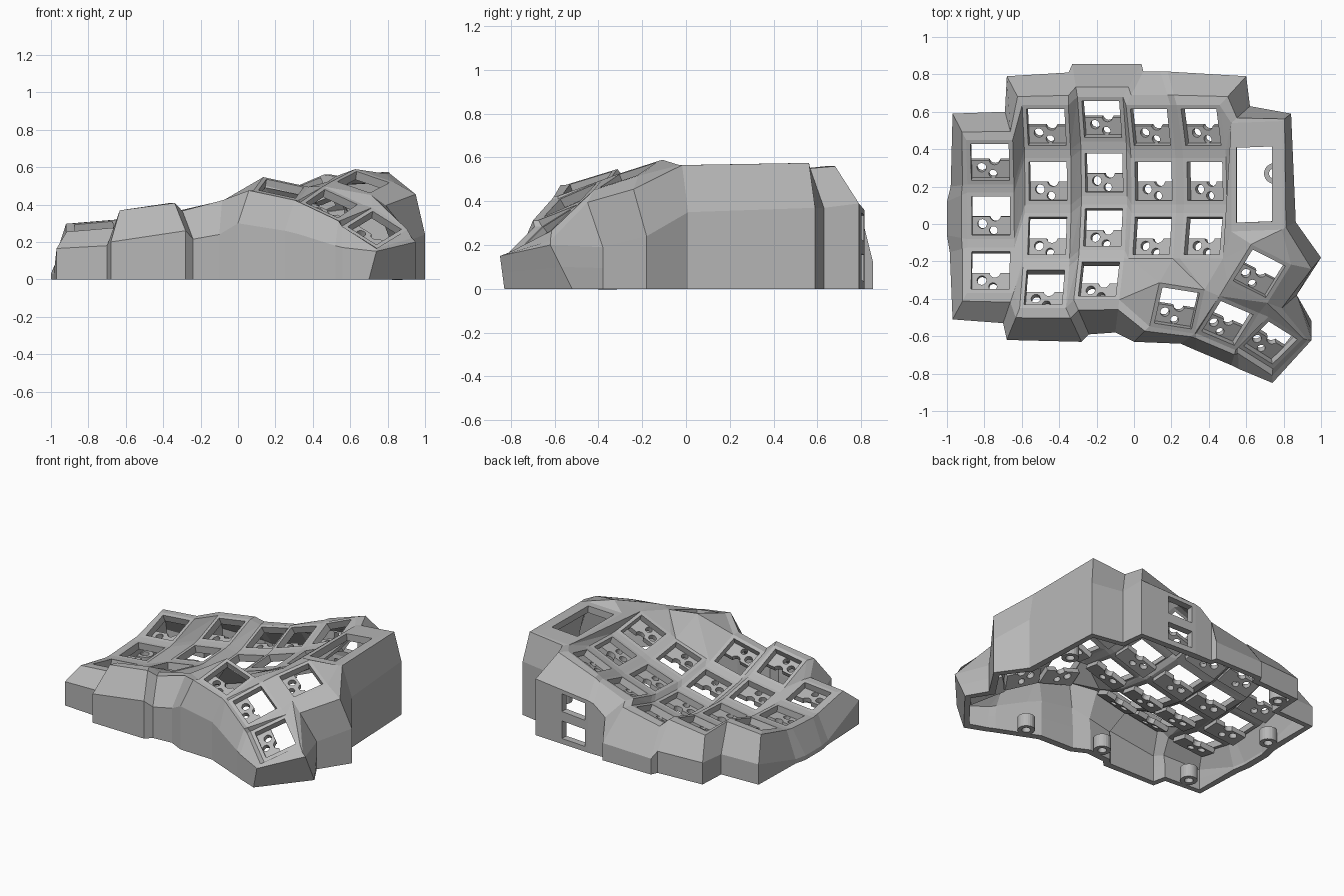
import bpy, bmesh
from math import radians, sin, cos, pi
from mathutils import Matrix, Vector

cube = bpy.data.objects.get("Cube")
if cube:
    bpy.data.objects.remove(cube, do_unlink=True)

grey = bpy.data.materials.new("matte_grey")
grey.use_nodes = True
tone = (0.47, 0.47, 0.47, 1)
grey.diffuse_color = tone
for node in grey.node_tree.nodes:
    if node.type == 'BSDF_PRINCIPLED':
        node.inputs["Base Color"].default_value = tone


def add_object(name, mesh):
    ob = bpy.data.objects.new(name, mesh)
    bpy.context.scene.collection.objects.link(ob)
    if not mesh.materials:
        mesh.materials.append(grey)
    return ob


def mesh_from(bm, name):
    mesh = bpy.data.meshes.new(name)
    bm.to_mesh(mesh)
    bm.free()
    return mesh


def rot(degrees, axis):
    return Matrix.Rotation(radians(degrees), 4, axis)


# Key positions: curved finger columns, then the thumb cluster
KEY, HOLE, RADIUS = 0.125, 0.1025, 1.12
columns = {  # x, y, lowest height, roll, rows
    "A": (-0.765, -0.015, 0.215, 5, 3),
    "B": (-0.46, 0.17, 0.212, 9, 4),
    "C": (-0.16, 0.215, 0.22, 13, 4),
    "D": (0.105, 0.17, 0.315, 18, 3),
    "E": (0.38, 0.17, 0.425, 23, 3),
}
thumbs = {  # centre, turn, sideways tilt, forward tilt
    "T": ((0.23, -0.45, 0.485), -9, 12, 17),
    "U": ((0.50, -0.53, 0.405), -23, 23, 22),
    "V": ((0.73, -0.635, 0.275), -32, 28, 27),
    "W": ((0.67, -0.265, 0.52), -27, 17, 16),
}
keys = {}
for col, (x, y, z, roll, rows) in columns.items():
    for row in range(rows):
        pitch = 18 - 15 * row
        t = radians(pitch)
        arc = Matrix.Translation((0, RADIUS * sin(t), RADIUS * (1 - cos(t))))
        keys[col + str(row)] = (Matrix.Translation((x, y, z)) @ rot(-roll, 'Y')
                                @ arc @ rot(pitch, 'X'))
for name, (centre, turn, side, pitch) in thumbs.items():
    keys[name] = (Matrix.Translation(centre) @ rot(turn, 'Z')
                  @ rot(side, 'Y') @ rot(pitch, 'X'))

# Shell surface, with vertices found by key name plus corner letter
# (a back left, b back right, c front right, d front left)
bm = bmesh.new()
verts = {}


def face(*vs):
    bm.faces.new(vs)


def frame(outer, inner):
    """Ring of four faces round an opening."""
    ring = [bm.verts.new(p) for p in inner]
    for i in range(4):
        k = (i + 1) % 4
        face(outer[i], outer[k], ring[k], ring[i])


def window(quad, u0, u1, v0, v1):
    """Frame round an opening given as fractions of a quad a, b, c, d."""
    a, b, c, d = (v.co for v in quad)
    frame(quad, [d.lerp(c, u).lerp(a.lerp(b, u), v)
                 for u, v in ((u0, v1), (u1, v1), (u1, v0), (u0, v0))])


def bridge(one, two):
    """Triangle strip between two rows of named vertices."""
    p, q = [verts[n] for n in one], [verts[n] for n in two]
    i, j, m, n = 0, 0, len(p) - 1, len(q) - 1
    while i < m or j < n:
        if j == n or (i < m and (i + 1) * n <= (j + 1) * m):
            face(p[i], q[j], p[i + 1])
            i += 1
        else:
            face(p[i], q[j], q[j + 1])
            j += 1


signs = ((-1, 1), (1, 1), (1, -1), (-1, -1))
for name, mat in keys.items():
    outer = [bm.verts.new(mat @ Vector((sx * KEY, sy * KEY, 0))) for sx, sy in signs]
    verts.update(zip((name + c for c in "abcd"), outer))
    frame(outer, [mat @ Vector((sx * HOLE, sy * HOLE, 0)) for sx, sy in signs])

# Controller opening beside the columns
panel = ((0.52, 0.54, 0.55), (0.79, 0.55, 0.575), (0.79, -0.03, 0.565), (0.52, -0.04, 0.55))
for letter, p in zip("abcd", panel):
    verts["P" + letter] = bm.verts.new(p)
window([verts["P" + c] for c in "abcd"], 0.1, 0.81, 0.08, 0.77)

# Webs between rows, columns and thumb keys
for col, data in columns.items():
    for row in range(data[4] - 1):
        up, down = col + str(row), col + str(row + 1)
        bridge([up + "d", up + "c"], [down + "a", down + "b"])
for left, right in ("AB", "BC", "CD", "DE"):
    rows = min(columns[left][4], columns[right][4])
    bridge([left + str(r) + c for r in range(rows) for c in "bc"],
           [right + str(r) + c for r in range(rows) for c in "ad"])
bridge("E0b E0c E1b E1c E2b E2c".split(), ["Pa", "Pd"])
bridge(["Tb", "Tc"], ["Ua", "Ud"])
bridge(["Ub", "Uc"], ["Va", "Vd"])
bridge(["Wd", "Wc"], ["Ua", "Ub"])
fills = ("A2c B2d B3a, A2c B3a B3d, C3c Td Ta, C3c Ta C3b, C3b Ta D2d, C3b D2d C2c,"
         "D2d Ta D2c, Ta Tb D2c, D2c Tb E2d, E2d Tb E2c, E2c Tb Ua, E2c Ua Wd,"
         "E2c Wd Wa, E2c Wa Pd, Pd Wa Pc, Pc Wa Wb, Wc Ub Va, Wc Va Vb")
for tri in fills.split(","):
    face(*(verts[n] for n in tri.split()))

# Outer wall: each border corner leans out to a shoulder, then drops to the ground
shoulders = {
    "A2d": (-.97, -.51, .165), "A2c": (-.70, -.53, .18), "B3d": (-.68, -.62, .20),
    "B3c": (-.28, -.63, .26), "C3d": (-.24, -.59, .215), "C3c": (-.1, -.58, .24),
    "Td": (0, -.63, .3), "Tc": (.25, -.64, .26), "Ud": (.33, -.675, .24),
    "Uc": (.52, -.755, .18), "Vd": (.56, -.775, .17), "Vc": (.74, -.85, .15),
    "Vb": (.95, -.62, .2), "Wc": (.87, -.38, .19), "Wb": (1, -.18, .24),
    "Pc": (.865, .01, .35), "Pb": (.84, .59, .37), "Pa": (.62, .63, .37),
    "E0b": (.6, .79, .39), "E0a": (.18, .815, .36), "D0b": (.14, .815, .35),
    "D0a": (.05, .815, .28), "C0b": (.04, .855, .12), "C0a": (-.33, .855, .11),
    "B0b": (-.35, .81, .15), "B0a": (-.68, .79, .15), "A0b": (-.69, .6, .14),
    "A0a": (-.97, .59, .14), "A0d": (-.98, .2, .03), "A1a": (-1, .12, .03),
    "A1d": (-1, -.06, .03), "A2a": (-.985, -.15, .03),
}
# Corners of the thumb cluster with wider rims and slanted lower walls
rims = {"Wb": (.95, -.24, .455), "Wc": (.79, -.45, .395),
        "Vb": (.93, -.62, .22), "Vc": (.74, -.81, .165)}
feet = {"Vb": (.95, -.52, 0), "Vc": (.7, -.83, 0)}
border = list(shoulders)
stations = []
for name in border:
    top, mid = verts[name], Vector(shoulders[name])
    lean = top.co.lerp(Vector((mid.x, mid.y, top.co.z)), 0.3)
    rim = Vector(rims.get(name, lean))
    foot = Vector(feet.get(name, (mid.x, mid.y, 0)))
    half = mid.lerp(foot, 0.5)
    stations.append([top] + [bm.verts.new(p) for p in (rim, mid, half, foot)])
for i, here in enumerate(stations):
    there = stations[(i + 1) % len(stations)]
    for level in range(4):
        quad = (there[level], here[level], here[level + 1], there[level + 1])
        if border[i] == "E0b" and level > 1:   # cable ports in the back wall
            window(quad, 0.06, 0.5, 0.2, 0.85)
        else:
            face(*quad)

bmesh.ops.recalc_face_normals(bm, faces=bm.faces[:])
if sum(f.normal.z * f.calc_area() for f in bm.faces) < 0:
    bmesh.ops.reverse_faces(bm, faces=bm.faces[:])
shell = add_object("case_shell", mesh_from(bm, "case_shell"))
thick = shell.modifiers.new("thickness", 'SOLIDIFY')
thick.thickness = 0.048
thick.offset = -1

# Switch socket under every key: a half plate with a notch and pin holes
bm = bmesh.new()
bmesh.ops.create_cube(bm, size=1, matrix=Matrix.Translation((0, -0.065, -0.062))
                      @ Matrix.Diagonal((0.24, 0.12, 0.035, 1)))
socket = add_object("socket_template", mesh_from(bm, "socket_template"))
bm = bmesh.new()
for x, y, r in ((-0.05, -0.045, 0.025), (0.01, -0.08, 0.022), (0.02, 0, 0.03)):
    bmesh.ops.create_cone(bm, cap_ends=True, segments=16, radius1=r, radius2=r, depth=0.2,
                          matrix=Matrix.Translation((x, y, -0.07)))
cutter = add_object("socket_cutter", mesh_from(bm, "socket_cutter"))
cutter.hide_render = True
cut = socket.modifiers.new("pin_holes", 'BOOLEAN')
cut.operation = 'DIFFERENCE'
cut.solver = 'EXACT'
cut.object = cutter
bpy.context.view_layer.update()
graph = bpy.context.evaluated_depsgraph_get()
socket_mesh = bpy.data.meshes.new_from_object(socket.evaluated_get(graph))
socket_mesh.name = "switch_socket"
for helper in (socket, cutter):
    bpy.data.objects.remove(helper, do_unlink=True)
for name, mat in keys.items():
    add_object("switch_socket_" + name, socket_mesh).matrix_world = mat

# Screw bosses along the inside of the wall
bm = bmesh.new()
profile = [bm.verts.new((r, 0, z)) for r, z in ((0.028, 0), (0.055, 0), (0.055, 0.09), (0.028, 0.09))]
edges = [bm.edges.new((profile[i], profile[(i + 1) % 4])) for i in range(4)]
bmesh.ops.spin(bm, geom=profile + edges, cent=(0, 0, 0), axis=(0, 0, 1),
               angle=2 * pi, steps=24, use_merge=True)
bmesh.ops.remove_doubles(bm, verts=bm.verts[:], dist=0.0005)
bmesh.ops.recalc_face_normals(bm, faces=bm.faces[:])
boss_mesh = mesh_from(bm, "screw_boss")
for x, y in ((0.75, 0.27), (0.38, -0.6), (-0.15, -0.49), (-0.81, -0.43), (-0.89, 0.25), (-0.6, 0.69)):
    add_object("screw_boss", boss_mesh).location = (x, y, 0)
